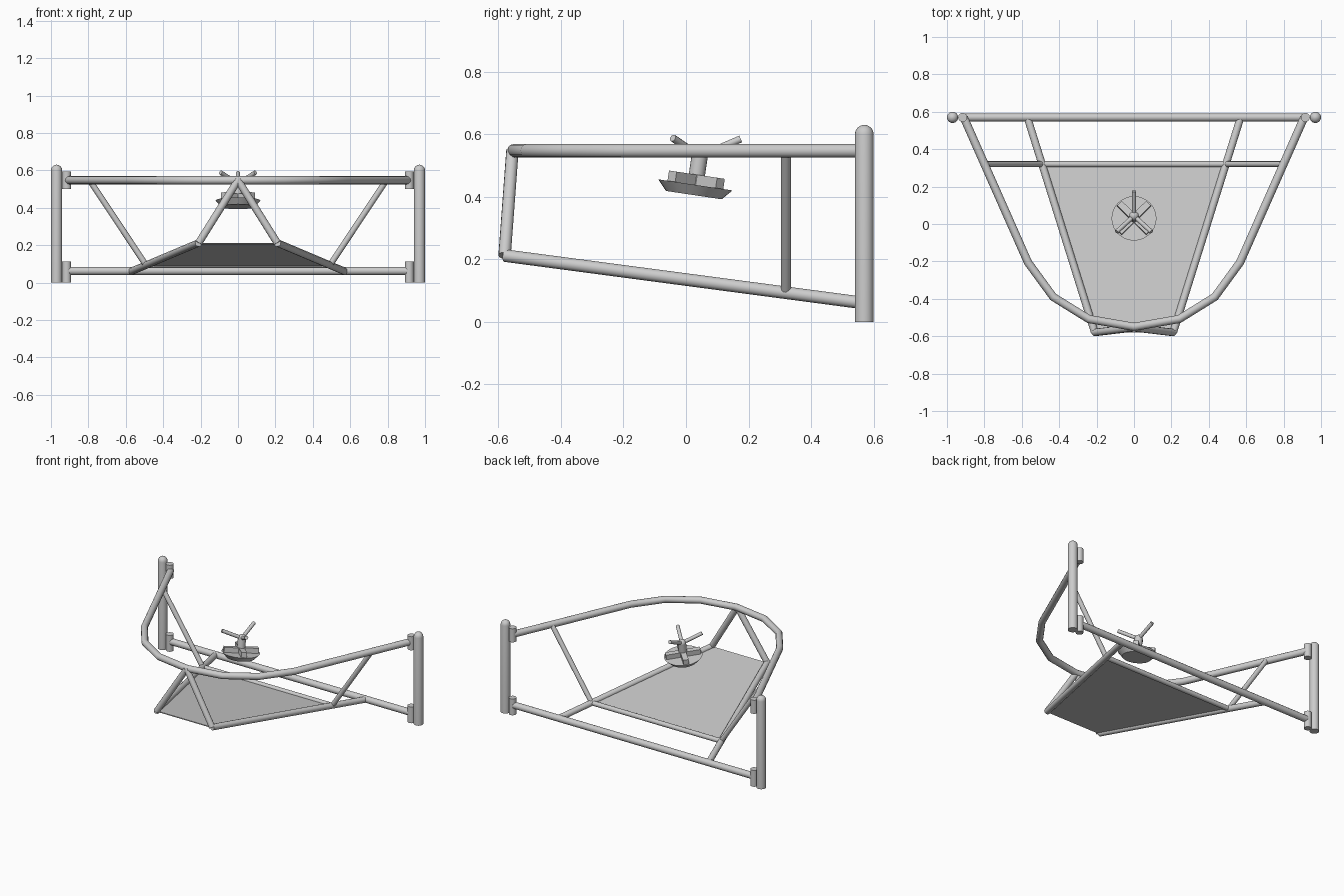
import bpy, bmesh, math
from mathutils import Vector, Matrix

if "Cube" in bpy.data.objects:
    bpy.data.objects.remove(bpy.data.objects["Cube"])


def tube(name, pts, r, res=4):
    """Round tube with mitred corners along a polyline."""
    cu = bpy.data.curves.new(name, 'CURVE')
    cu.dimensions = '3D'
    cu.bevel_depth = r
    cu.bevel_resolution = res
    cu.use_fill_caps = True
    sp = cu.splines.new('POLY')
    sp.points.add(len(pts) - 1)
    for p, co in zip(sp.points, pts):
        p.co = (*co, 1)
    ob = bpy.data.objects.new(name, cu)
    bpy.context.collection.objects.link(ob)
    return finish(ob)


def finish(ob):
    bpy.ops.object.select_all(action='DESELECT')
    ob.select_set(True)
    bpy.context.view_layer.objects.active = ob
    if ob.type == 'CURVE':
        bpy.ops.object.convert(target='MESH')
        ob = bpy.context.object
    bpy.ops.object.shade_smooth_by_angle(angle=math.radians(40))
    return ob


def from_bmesh(name, bm, matrix=Matrix()):
    bmesh.ops.recalc_face_normals(bm, faces=bm.faces)
    me = bpy.data.meshes.new(name)
    bm.to_mesh(me)
    bm.free()
    me.transform(matrix)
    ob = bpy.data.objects.new(name, me)
    bpy.context.collection.objects.link(ob)
    return finish(ob)


def lathe(name, profile, matrix, n=24):
    """Capped solid of revolution from (radius, height) pairs."""
    bm = bmesh.new()
    rings = [[bm.verts.new((r * math.cos(2 * math.pi * i / n),
                            r * math.sin(2 * math.pi * i / n), z)) for i in range(n)]
             for r, z in profile]
    for a, b in zip(rings, rings[1:]):
        for i in range(n):
            j = (i + 1) % n
            bm.faces.new((a[i], a[j], b[j], b[i]))
    bm.faces.new(rings[0])
    bm.faces.new(rings[-1])
    return from_bmesh(name, bm, matrix)


BACK, RAIL_Z, R = 0.57, 0.547, 0.022

# Corner posts with domed tops, and hinge sleeves beside them
for s, side in ((-1, 'left'), (1, 'right')):
    dome = [(0.03 * math.cos(a), 0.6 + 0.03 * math.sin(a))
            for a in (0, 0.35, 0.7, 1.05, 1.35, 1.5)]
    lathe(f'{side}_post', [(0.03, 0)] + dome, Matrix.Translation((s * 0.97, BACK, 0)))
    for z, part in ((0, 'lower'), (0.5, 'upper')):
        lathe(f'{side}_{part}_sleeve', [(0.024, 0), (0.024, 0.112 if z == 0 else 0.093)],
              Matrix.Translation((s * 0.916, BACK, z)))

# Straight back bar and bent upper rail
tube('back_bar', [(-0.92, BACK, 0.062), (0.92, BACK, 0.062)], R)
half = [(0.91, BACK), (0.567, -0.205), (0.432, -0.39), (0.242, -0.508)]
path = [(-x, y, RAIL_Z) for x, y in half] + [(0, -0.55, RAIL_Z)]
path += [(x, y, RAIL_Z) for x, y in reversed(half)]
tube('upper_rail', path, R)

# Sloping floor rails and struts
rear, front = Vector((0.57, BACK, 0.06)), Vector((0.21, -0.58, 0.212))


def on_rail(y):
    return rear.lerp(front, (BACK - y) / (BACK - front.y))


mid = on_rail(0.32)
for s, side in ((-1, 'left'), (1, 'right')):
    m = Vector((s, 1, 1))
    tube(f'{side}_floor_rail', [rear * m, front * m], 0.02)
    tube(f'{side}_strut', [mid * m, (s * 0.79, 0.32, RAIL_Z - 0.005)], 0.016)
    tube(f'{side}_front_strut', [front * m, (0, -0.555, RAIL_Z)], 0.02)
tube('floor_crossbar', [mid * Vector((-1, 1, 1)), mid], 0.016)

# Thin floor panel
bm = bmesh.new()
M = Vector((-1, 1, 1))
f = bm.faces.new([bm.verts.new(v) for v in (mid, mid * M, front * M, front)])
ext = bmesh.ops.extrude_face_region(bm, geom=[f], use_keep_orig=True)
for v in [g for g in ext['geom'] if isinstance(g, bmesh.types.BMVert)]:
    v.co.z -= 0.006
from_bmesh('floor_panel', bm)

# Tilted control head: dish, crossed ribs, stem, knob and three rods
tilt = Matrix.Translation((0, 0.03, 0.438)) @ Matrix.Rotation(math.radians(-8.5), 4, 'X')
lathe('head_dish', [(0.09, -0.033), (0.12, 0)], tilt, 32)
for k, name in enumerate(('head_rib_a', 'head_rib_b')):
    bm = bmesh.new()
    bmesh.ops.create_cube(bm, size=1, matrix=Matrix.Rotation(math.pi / 4 + k * math.pi / 2, 4, 'Z')
                          @ Matrix.Translation((0, 0, 0.015))
                          @ Matrix.Diagonal((0.22, 0.035, 0.036, 1)))
    from_bmesh(name, bm, tilt)
lathe('head_stem', [(0.026, 0), (0.026, 0.09)], tilt, 16)
bm = bmesh.new()
bmesh.ops.create_uvsphere(bm, u_segments=16, v_segments=10, radius=0.026)
knob = tilt @ Vector((0, 0, 0.092))
from_bmesh('head_knob', bm, Matrix.Translation(knob))
for i, tip in enumerate(((0, 0.175, 0.585), (-0.093, -0.042, 0.588), (0.093, -0.042, 0.588))):
    tube(f'head_rod_{i + 1}', [knob, tip], 0.012, 3)
